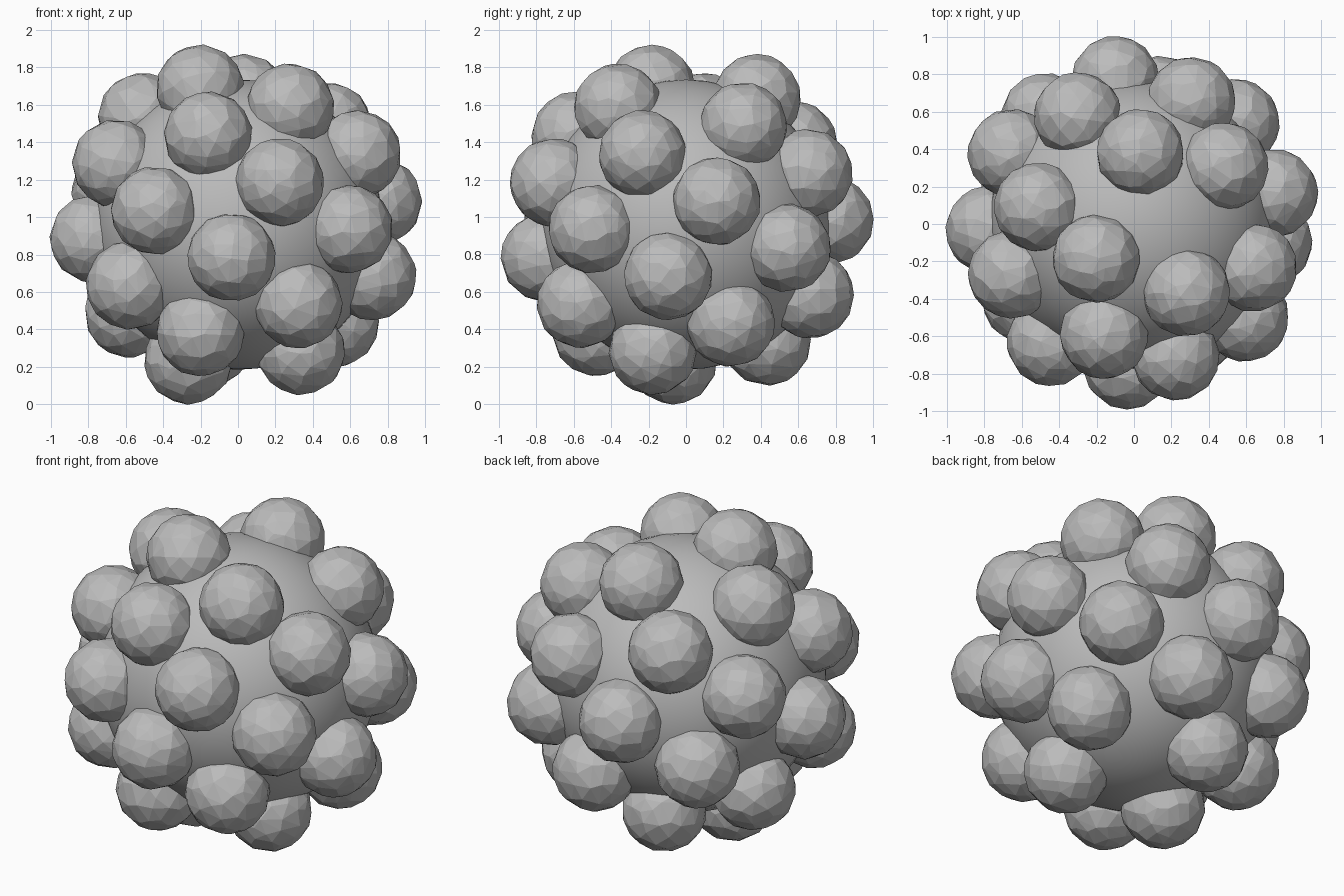
import bpy
import math
import random
from mathutils import Euler

random.seed(4)
if "Cube" in bpy.data.objects:
    bpy.data.objects.remove(bpy.data.objects["Cube"], do_unlink=True)

CORE_RADIUS = 0.775
BUMP_RADIUS = 0.235
CENTRE_Z = 0.96
BUMPS = 30

# One plain grey for everything
grey = bpy.data.materials.new("grey")
grey.use_nodes = True
colour = (0.5, 0.5, 0.5, 1)
grey.diffuse_color = colour
grey.node_tree.nodes["Principled BSDF"].inputs["Base Color"].default_value = colour

# Smooth round core
bpy.ops.mesh.primitive_uv_sphere_add(
    segments=48, ring_count=24, radius=CORE_RADIUS, location=(0, 0, CENTRE_Z))
core = bpy.context.object
core.name = "core"
core.data.materials.append(grey)
bpy.ops.object.shade_smooth()


def add_bump(number, location):
    """Faceted ball with irregular triangles, turned at random."""
    bpy.ops.mesh.primitive_ico_sphere_add(
        subdivisions=3, radius=BUMP_RADIUS, location=location)
    bump = bpy.context.object
    bump.name = f"bump_{number}"
    bump.rotation_euler = Euler([random.uniform(0, math.tau) for _ in range(3)])
    bump.data.materials.append(grey)
    thin = bump.modifiers.new("fewer_facets", "DECIMATE")
    thin.ratio = 0.6


# Bumps centred on the core's surface along a golden-angle spiral
golden = math.pi * (3 - math.sqrt(5))
for i in range(1, BUMPS + 1):
    height = 1 - 2 * i / (BUMPS + 1)
    ring = math.sqrt(1 - height * height)
    angle = -golden * i
    add_bump(i, (CORE_RADIUS * ring * math.cos(angle),
                 CORE_RADIUS * ring * math.sin(angle),
                 CENTRE_Z + CORE_RADIUS * height))
